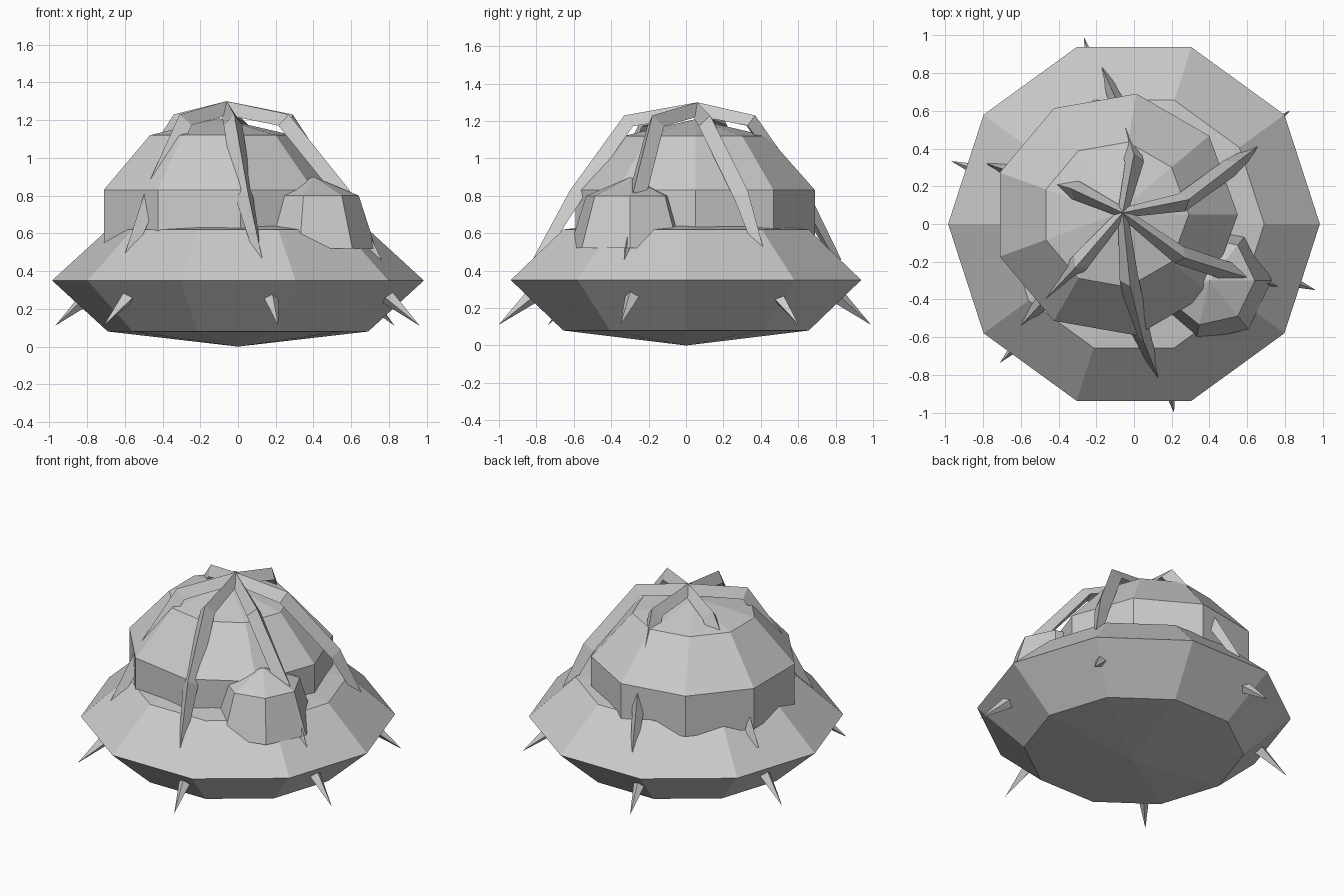
import bpy, bmesh, math
from mathutils import Vector

old = bpy.data.objects.get("Cube")
if old:
    bpy.data.objects.remove(old, do_unlink=True)

grey = bpy.data.materials.new("plain grey")
grey.use_nodes = True
colour = (0.6, 0.6, 0.6, 1)
grey.diffuse_color = colour
grey.node_tree.nodes["Principled BSDF"].inputs["Base Color"].default_value = colour


def finish(bm, name):
    bmesh.ops.recalc_face_normals(bm, faces=bm.faces)
    mesh = bpy.data.meshes.new(name)
    bm.to_mesh(mesh)
    bm.free()
    mesh.materials.append(grey)
    obj = bpy.data.objects.new(name, mesh)
    bpy.context.collection.objects.link(obj)
    return obj


def skin(bm, rings):
    """Join rings of points into a closed skin; a one-point ring is a tip."""
    rings = [[bm.verts.new(p) for p in ring] for ring in rings]
    for a, b in zip(rings, rings[1:]):
        n = max(len(a), len(b))
        for i in range(n):
            j = (i + 1) % n
            if len(a) == 1:
                bm.faces.new((a[0], b[i], b[j]))
            elif len(b) == 1:
                bm.faces.new((a[i], a[j], b[0]))
            else:
                bm.faces.new((a[i], a[j], b[j], b[i]))
    for end in (rings[0], rings[-1]):
        if len(end) > 2:
            bm.faces.new(end)


def lathe(name, centre, sides, profile):
    """Faceted turned body from (radius, height) pairs."""
    rings = []
    for r, z in profile:
        count = sides if r else 1
        rings.append([(centre[0] + r * math.cos(math.tau * i / count),
                       centre[1] + r * math.sin(math.tau * i / count), z)
                      for i in range(count)])
    bm = bmesh.new()
    skin(bm, rings)
    return finish(bm, name)


# Saucer body, main dome and small side pod
lathe("saucer", (0, 0), 10,
      [(0, 0), (0.69, 0.08), (0.985, 0.35), (0.69, 0.62), (0, 0.7)])
lathe("dome", (-0.1, 0.05), 9,
      [(0.65, 0.55), (0.65, 0.83), (0.39, 1.12), (0, 1.21)])
lathe("pod", (0.4, -0.3), 7,
      [(0.33, 0.52), (0.24, 0.8), (0, 0.9)])

# Bent ridged struts spreading from the apex: shoulder, knee and foot in plan
APEX = Vector((-0.06, 0.06, 1.3))
HEIGHTS = (1.23, 0.83, 0.46)
WIDTHS = (0.025, 0.05, 0.05, 0.018)
DEPTHS = (0.07, 0.07, 0.07, 0.04)
STRUTS = [
    ((0.29, 0.13), (0.55, 0.33), (0.68, 0.43)),
    ((0.27, -0.18), (0.59, -0.28), (0.76, -0.33)),
    ((-0.02, -0.33), (0.05, -0.62), (0.13, -0.82)),
    ((-0.31, -0.23), (-0.49, -0.42), (-0.61, -0.55)),
    ((-0.34, 0.19), (-0.6, 0.26), (-0.78, 0.32)),
    ((0.0, 0.37), (-0.09, 0.65), (-0.17, 0.83)),
]


def strut(name, plan):
    path = [APEX] + [Vector((x, y, z)) for (x, y), z in zip(plan, HEIGHTS)]
    rings = []
    for i, p in enumerate(path):
        t = (path[min(i + 1, 3)] - path[max(i - 1, 0)]).normalized()
        side = Vector((0, 0, 1)).cross(t).normalized()
        inward = side.cross(t).normalized()
        if inward.z > 0:
            inward.negate()
        base = p + inward * DEPTHS[i]
        rings.append([p, base + side * WIDTHS[i], base - side * WIDTHS[i]])
    bm = bmesh.new()
    skin(bm, rings)
    finish(bm, name)


for n, plan in enumerate(STRUTS, 1):
    strut(f"strut_{n}", plan)

# Four-sided spikes pointing down and out from under the rim
for n, degrees in enumerate((36, -20, -78, -134, 161, 105), 1):
    a = math.radians(degrees)
    out = Vector((math.cos(a), math.sin(a), 0))
    side = Vector((-out.y, out.x, 0))
    base = out * 0.82 + Vector((0, 0, 0.28))
    tip = out * 1.025 + Vector((0, 0, 0.11))
    up = (tip - base).normalized().cross(side)
    bm = bmesh.new()
    skin(bm, [[base + side * 0.045, base + up * 0.045,
               base - side * 0.045, base - up * 0.045], [tip]])
    finish(bm, f"spike_{n}")
